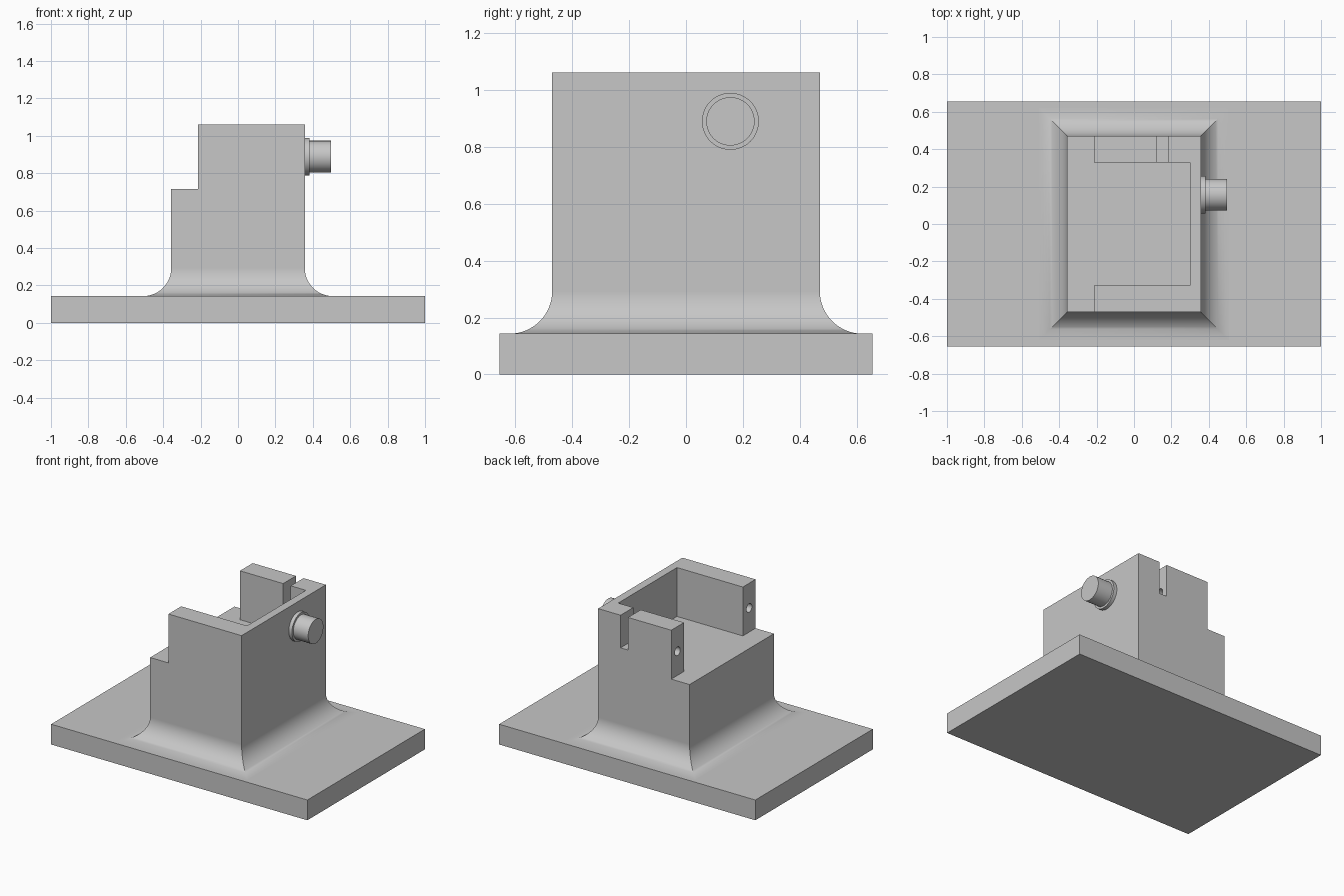
import bpy, bmesh, math
from mathutils import Matrix

if "Cube" in bpy.data.objects:
    bpy.data.objects.remove(bpy.data.objects["Cube"], do_unlink=True)

grey = bpy.data.materials.new("plain grey")
grey.use_nodes = True
grey.diffuse_color = (0.57, 0.57, 0.57, 1)
grey.node_tree.nodes["Principled BSDF"].inputs["Base Color"].default_value = (0.57, 0.57, 0.57, 1)

PLATE_TOP, STEP_Z, TOP_Z = 0.143, 0.715, 1.06
HALF_X, HALF_Y, FILLET = 0.357, 0.47, 0.15
WALL_X = -0.214          # open end of the U-shaped wall
INNER_X, INNER_Y = 0.30, 0.328


def finish(bm, name):
    bmesh.ops.recalc_face_normals(bm, faces=bm.faces)
    mesh = bpy.data.meshes.new(name)
    bm.to_mesh(mesh)
    bm.free()
    obj = bpy.data.objects.new(name, mesh)
    bpy.context.collection.objects.link(obj)
    mesh.materials.append(grey)
    return obj


def loft(name, rings):
    """Skin closed rings of equal length and cap both ends."""
    bm = bmesh.new()
    loops = [[bm.verts.new(p) for p in ring] for ring in rings]
    for a, b in zip(loops, loops[1:]):
        for i in range(len(a)):
            j = (i + 1) % len(a)
            bm.faces.new((a[i], a[j], b[j], b[i]))
    bm.faces.new(loops[0])
    bm.faces.new(loops[-1])
    return finish(bm, name)


def rect(hx, hy, z):
    return [(-hx, -hy, z), (hx, -hy, z), (hx, hy, z), (-hx, hy, z)]


def box(name, x0, x1, y0, y1, z0, z1):
    plan = [(x0, y0), (x1, y0), (x1, y1), (x0, y1)]
    return loft(name, [[(x, y, z) for x, y in plan] for z in (z0, z1)])


def rod(name, x0, x1, y, z, r, sides=48):
    """Cylinder lying along x."""
    bm = bmesh.new()
    place = Matrix.Translation(((x0 + x1) / 2, y, z)) @ Matrix.Rotation(math.pi / 2, 4, "Y")
    bmesh.ops.create_cone(bm, cap_ends=True, segments=sides, radius1=r, radius2=r,
                          depth=x1 - x0, matrix=place)
    return finish(bm, name)


def activate(obj):
    bpy.ops.object.select_all(action="DESELECT")
    obj.select_set(True)
    bpy.context.view_layer.objects.active = obj


def cut(obj, cutter):
    mod = obj.modifiers.new("cut", "BOOLEAN")
    mod.operation, mod.solver, mod.object = "DIFFERENCE", "EXACT", cutter
    activate(obj)
    bpy.ops.object.modifier_apply(modifier=mod.name)
    bpy.data.objects.remove(cutter, do_unlink=True)


def smooth(obj):
    activate(obj)
    bpy.ops.object.shade_smooth_by_angle(angle=math.radians(30))


# Base plate
box("base_plate", -1, 1, -0.655, 0.655, 0, PLATE_TOP)

# Housing with a mitred concave fillet flaring into the plate
rings = []
for i in range(17):
    a = math.pi / 2 * i / 16
    flare = FILLET * (1 - math.sin(a))
    rings.append(rect(HALF_X + flare, HALF_Y + flare, PLATE_TOP + FILLET * (1 - math.cos(a))))
rings.append(rect(HALF_X, HALF_Y, TOP_Z))
housing = loft("housing", rings)

# Pocket and open step, cut together to one floor level
plan = [(-1, -1), (WALL_X, -1), (WALL_X, -INNER_Y), (INNER_X, -INNER_Y),
        (INNER_X, INNER_Y), (WALL_X, INNER_Y), (WALL_X, 1), (-1, 1)]
cut(housing, loft("pocket_cutter", [[(x, y, z) for x, y in plan] for z in (STEP_Z, 2)]))

# Nut slot through the back wall
cut(housing, box("slot_cutter", 0.123, 0.182, 0.25, 0.6, 0.83, 2))

# Screw holes in the two wall ends
for side in (-1, 1):
    cut(housing, rod("hole_cutter", WALL_X - 0.1, 0.15, side * 0.4, 0.885, 0.03, 24))

smooth(housing)
weighted = housing.modifiers.new("flat walls", "WEIGHTED_NORMAL")
weighted.keep_sharp = True

# Connector on the right wall
smooth(rod("connector_flange", HALF_X - 0.01, 0.382, 0.156, 0.889, 0.1))
smooth(rod("connector_pin", HALF_X - 0.01, 0.498, 0.156, 0.889, 0.085))
